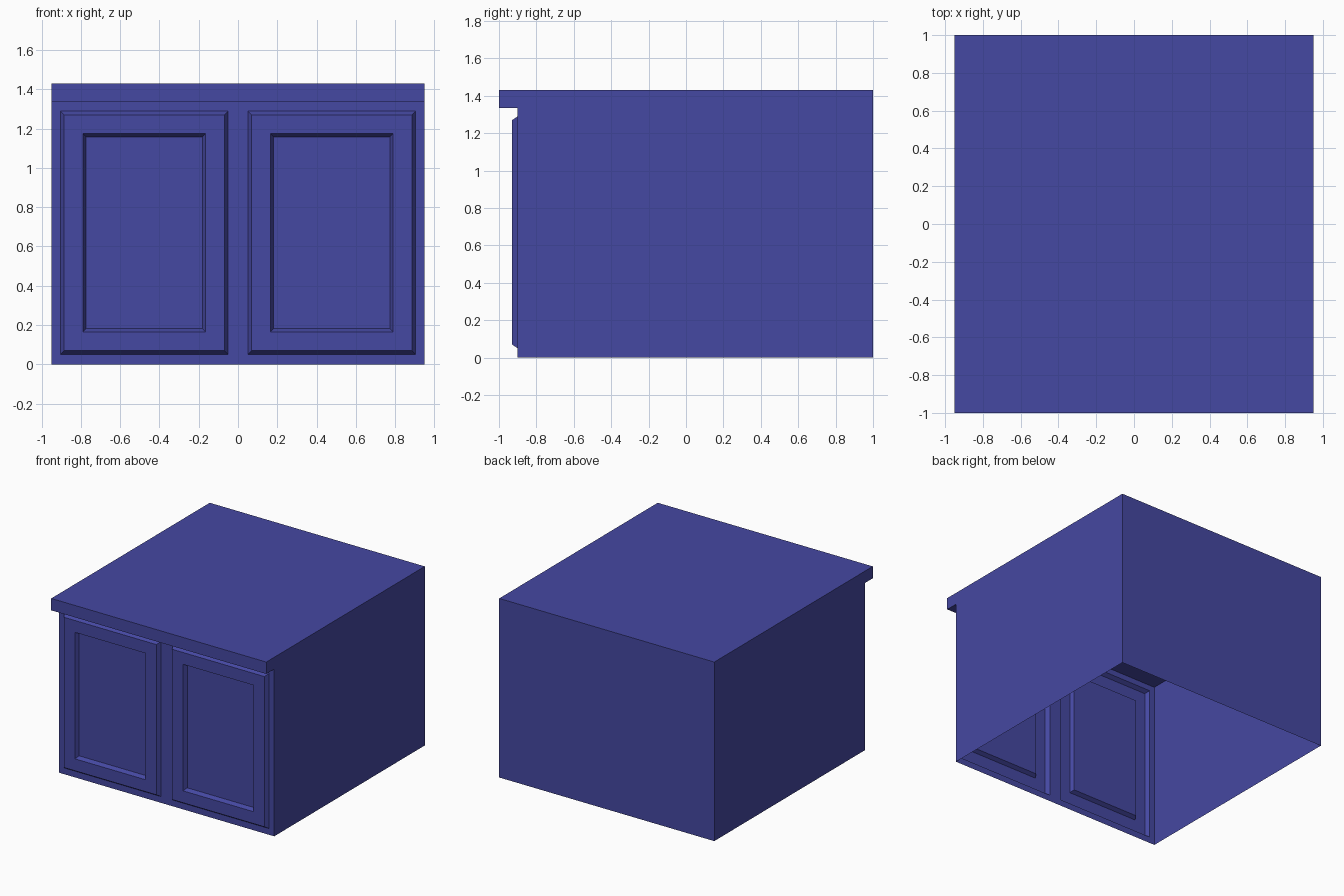
import bpy, bmesh
from mathutils import Vector

if "Cube" in bpy.data.objects:
    bpy.data.objects.remove(bpy.data.objects["Cube"])

blue = bpy.data.materials.new("blue_paint")
blue.diffuse_color = (0.06, 0.065, 0.36, 1)
blue.use_nodes = True
blue.node_tree.nodes["Principled BSDF"].inputs["Base Color"].default_value = blue.diffuse_color


def box(lo, hi):
    """bmesh box between two corners"""
    bm = bmesh.new()
    bmesh.ops.create_cube(bm, size=1)
    lo, hi = Vector(lo), Vector(hi)
    for v in bm.verts:
        v.co = (lo + hi) / 2 + v.co * (hi - lo)
    bm.normal_update()
    return bm


def finish(bm, name):
    me = bpy.data.meshes.new(name)
    bm.to_mesh(me)
    bm.free()
    ob = bpy.data.objects.new(name, me)
    me.materials.append(blue)
    bpy.context.collection.objects.link(ob)


# Countertop slab overhanging the front
finish(box((-0.95, -1, 1.335), (0.95, 1, 1.43)), "countertop")

# Cabinet shell, open underneath and closed above by the slab
bm = box((-0.95, -0.9, 0), (0.95, 1, 1.335))
bmesh.ops.delete(bm, geom=[f for f in bm.faces if abs(f.normal.z) > 0.5], context='FACES_ONLY')


def front_faces():
    return [f for f in bm.faces if f.normal.y < -0.9]


# Cut door outlines into the front wall
cuts = [((x, 0, 0), (1, 0, 0)) for x in (-0.905, -0.05, 0.05, 0.905)]
cuts += [((0, 0, z), (0, 0, 1)) for z in (0.05, 1.29)]
for co, no in cuts:
    faces = front_faces()
    edges = list({e for f in faces for e in f.edges})
    verts = list({v for f in faces for v in f.verts})
    bmesh.ops.bisect_plane(bm, geom=verts + edges + faces, plane_co=co, plane_no=no)
    bm.normal_update()

# Raised, chamfered doors with recessed panels
doors = []
for f in front_faces():
    c = f.calc_center_median()
    if 0.3 < abs(c.x) < 0.6 and 0.3 < c.z < 1:
        doors.append(f)
for thickness, depth in ((0.02, 0.03), (0.095, 0), (0.017, -0.03)):
    bmesh.ops.inset_individual(bm, faces=doors, thickness=thickness, depth=depth,
                               use_even_offset=True)
    bm.normal_update()
finish(bm, "cabinet_with_doors")
